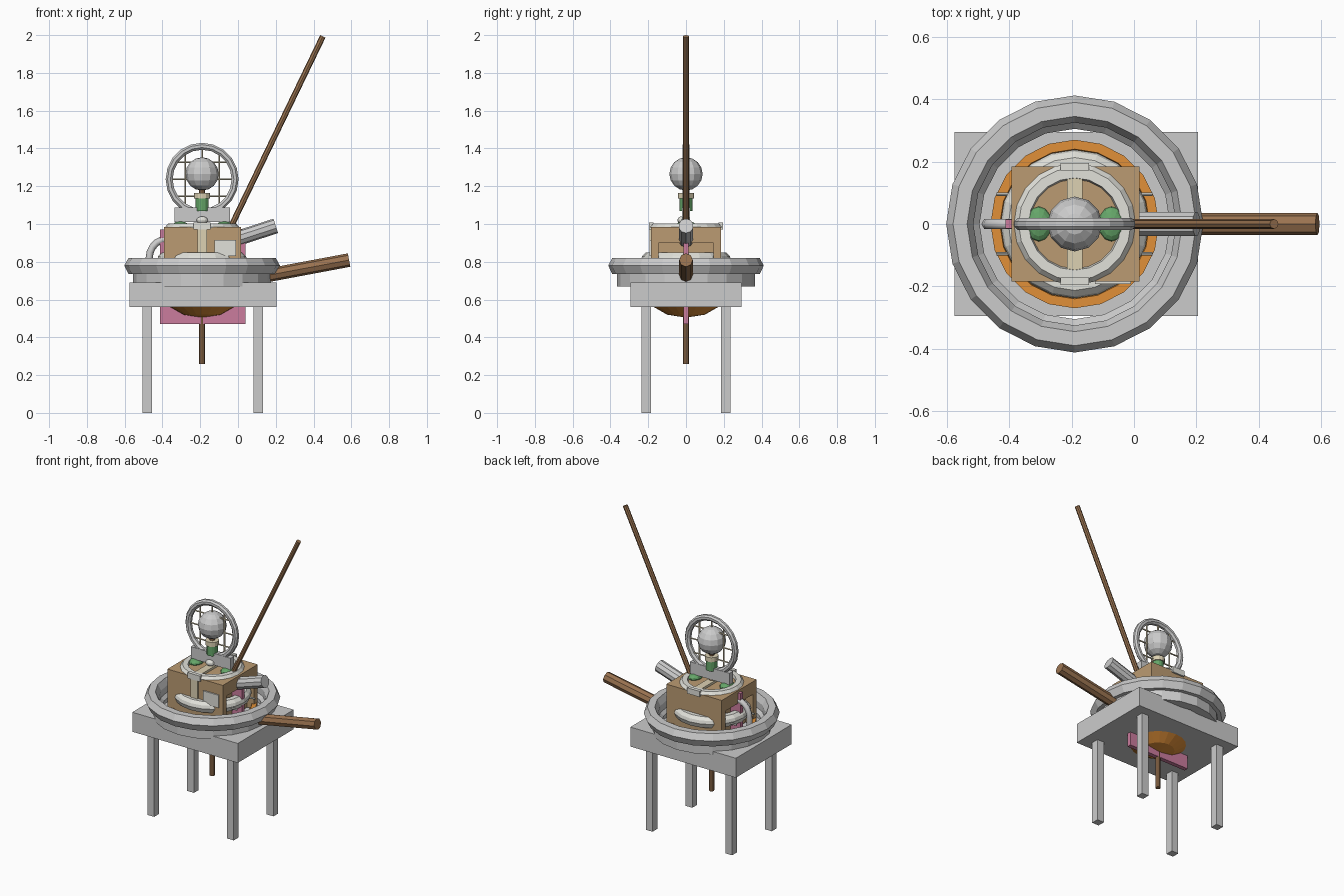
import bpy, bmesh, math
from mathutils import Vector

if "Cube" in bpy.data.objects:
    bpy.data.objects.remove(bpy.data.objects["Cube"])

CX = -0.19  # main vertical axis


def material(name, r, g, b):
    m = bpy.data.materials.new(name)
    m.diffuse_color = (r, g, b, 1)
    m.use_nodes = True
    m.node_tree.nodes["Principled BSDF"].inputs["Base Color"].default_value = m.diffuse_color
    return m


BROWN = material("brown_wood", 0.32, 0.17, 0.08)
TAN = material("tan_wood", 0.50, 0.33, 0.17)
ORANGE = material("orange", 0.75, 0.28, 0.04)
WHITE = material("white", 0.75, 0.75, 0.70)
CREAM = material("cream", 0.72, 0.64, 0.45)
GREEN = material("green", 0.13, 0.38, 0.14)
PINK = material("pink", 0.60, 0.20, 0.34)


def finish(name, bm, mat=None):
    bmesh.ops.recalc_face_normals(bm, faces=bm.faces)
    me = bpy.data.meshes.new(name)
    bm.to_mesh(me)
    bm.free()
    ob = bpy.data.objects.new(name, me)
    bpy.context.collection.objects.link(ob)
    if mat:
        me.materials.append(mat)
    return ob


def box(name, lo, hi, mat=None):
    bm = bmesh.new()
    bmesh.ops.create_cube(bm, size=1)
    lo, hi = Vector(lo), Vector(hi)
    for v in bm.verts:
        v.co = (lo + hi) / 2 + v.co * (hi - lo)
    return finish(name, bm, mat)


def rod(name, a, b, r, mat=None, sides=8):
    a, b = Vector(a), Vector(b)
    bm = bmesh.new()
    bmesh.ops.create_cone(bm, cap_ends=True, segments=sides, radius1=r, radius2=r,
                          depth=(b - a).length)
    rot = (b - a).to_track_quat('Z', 'Y')
    for v in bm.verts:
        v.co = (a + b) / 2 + rot @ v.co
    return finish(name, bm, mat)


def ball(name, center, scale, mat=None, seg=12, rings=8):
    bm = bmesh.new()
    bmesh.ops.create_uvsphere(bm, u_segments=seg, v_segments=rings, radius=1)
    for v in bm.verts:
        v.co = Vector(center) + v.co * Vector(scale)
    return finish(name, bm, mat)


def lathe(name, profile, mat=None, sides=20):
    """Revolve a closed (radius, height) loop about the main axis."""
    bm = bmesh.new()
    rings = []
    for i in range(sides):
        t = 2 * math.pi * i / sides + math.pi / 2
        rings.append([bm.verts.new((CX + r * math.cos(t), r * math.sin(t), z))
                      for r, z in profile])
    n = len(profile)
    for i in range(sides):
        p, q = rings[i], rings[(i + 1) % sides]
        for j in range(n):
            k = (j + 1) % n
            bm.faces.new((p[j], q[j], q[k], p[k]))
    return finish(name, bm, mat)


# Table
box("table_top", (-0.575, -0.295, 0.56), (0.205, 0.295, 0.69))
for x in (-0.48, 0.108):
    for y in (-0.21, 0.21):
        box("table_leg", (x - 0.025, y - 0.025, 0), (x + 0.025, y + 0.025, 0.57))

# Large stepped basin ring and the orange bowl inside
lathe("basin_ring", [(0.365, 0.67), (0.365, 0.735), (0.39, 0.735), (0.412, 0.78),
                     (0.39, 0.82), (0.345, 0.82), (0.325, 0.78), (0.325, 0.735),
                     (0.305, 0.715), (0.305, 0.67)])
lathe("orange_bowl", [(0.27, 0.735), (0.25, 0.65), (0.17, 0.56), (0.10, 0.52),
                      (0.004, 0.505), (0.004, 0.52), (0.09, 0.535), (0.155, 0.575),
                      (0.225, 0.66), (0.24, 0.735)], ORANGE)

# Central box with side openings
body = box("body_box", (-0.393, -0.184, 0.70), (0.017, 0.184, 0.985), TAN)
for name, x in (("left_opening_cutter", -0.40), ("right_opening_cutter", 0.025)):
    cut = box(name, (x - 0.06, -0.145, 0.65), (x + 0.06, 0.145, 0.90))
    cut.hide_render = True
    cut.hide_viewport = True
    cut.display_type = 'WIRE'
    mod = body.modifiers.new("opening", 'BOOLEAN')
    mod.operation = 'DIFFERENCE'
    mod.object = cut

# White collar poking through the box, upper ring, pins and panels
lathe("lower_collar", [(0.225, 0.78), (0.238, 0.81), (0.232, 0.83), (0.213, 0.848),
                       (0.18, 0.848), (0.18, 0.78)], WHITE)
lathe("upper_ring", [(0.19, 0.975), (0.195, 0.985), (0.18, 1.003), (0.148, 1.003),
                     (0.142, 0.98)], WHITE)
for y in (-0.095, 0.095):
    rod("side_pin", (-0.44, y, 0.80), (0.06, y, 0.80), 0.006, WHITE)
box("front_panel", (-0.125, -0.193, 0.83), (-0.01, -0.18, 0.915), WHITE)
box("front_strap", (-0.215, -0.193, 0.83), (-0.165, -0.18, 1.0), CREAM)
box("top_strap", (-0.215, -0.15, 0.98), (-0.165, 0.15, 1.0), CREAM)
for y in (-0.183, 0.183):
    box("ring_tab", (-0.235, y - 0.012, 0.97), (-0.145, y + 0.012, 1.008), WHITE)
ball("front_knob", (CX, -0.025, 1.02), (0.03, 0.02, 0.02), WHITE)

# Pink cross plate and the centre shaft
box("cross_plate", (-0.412, -0.014, 0.47), (0.04, 0.014, 0.97), PINK)
rod("centre_shaft", (CX, 0, 0.26), (CX, 0, 1.22), 0.016, BROWN)

# Green caps, stand plate, neck and globe
for x in (-0.305, -0.072):
    ball("green_cap", (x, 0, 0.99), (0.042, 0.056, 0.025), GREEN)
box("stand_plate", (-0.335, -0.02, 1.01), (-0.042, 0.02, 1.088))
rod("green_neck", (CX, 0, 1.07), (CX, 0, 1.145), 0.035, GREEN, 12)
rod("neck_collar", (CX, 0, 1.135), (CX, 0, 1.165), 0.042, CREAM, 12)
ball("globe", (CX, 0, 1.265), (0.088, 0.088, 0.088))

# Upright hoop with a wire grid
hoop = lathe("hoop", [(0.193, -0.008), (0.193, 0.008), (0.183, 0.019), (0.168, 0.019),
                      (0.156, 0.008), (0.156, -0.008), (0.168, -0.019), (0.183, -0.019)])
for v in hoop.data.vertices:
    x, y, z = v.co
    v.co = (x, -z, 1.237 + y)
for d in (-0.09, 0, 0.09):
    h = math.sqrt(0.165 ** 2 - d * d)
    rod("grid_upright", (CX + d, 0, 1.237 - h), (CX + d, 0, 1.237 + h), 0.005, CREAM, 6)
    rod("grid_crossbar", (CX - h, 0, 1.237 + d), (CX + h, 0, 1.237 + d), 0.005, CREAM, 6)

# Long pole, side handle and spout
rod("long_pole", (-0.04, 0, 0.98), (0.449, 0, 1.993), 0.0155, BROWN)
rod("side_handle", (0.15, 0, 0.727), (0.588, 0, 0.809), 0.036, BROWN)
rod("spout", (-0.03, 0, 0.915), (0.2, 0, 0.99), 0.04, None, 10)

# Curved pipe on the left
curve = bpy.data.curves.new("curved_pipe", 'CURVE')
curve.dimensions = '3D'
curve.bevel_depth = 0.019
curve.bevel_resolution = 1
curve.use_fill_caps = True
path = [(-0.47, 0.74)] + [(-0.375 - 0.095 * math.cos(a), 0.82 + 0.1 * math.sin(a))
                          for a in (i * math.pi / 10 for i in range(6))]
spline = curve.splines.new('POLY')
spline.points.add(len(path) - 1)
for p, (x, z) in zip(spline.points, path):
    p.co = (x, 0, z, 1)
bpy.context.collection.objects.link(bpy.data.objects.new("curved_pipe", curve))
